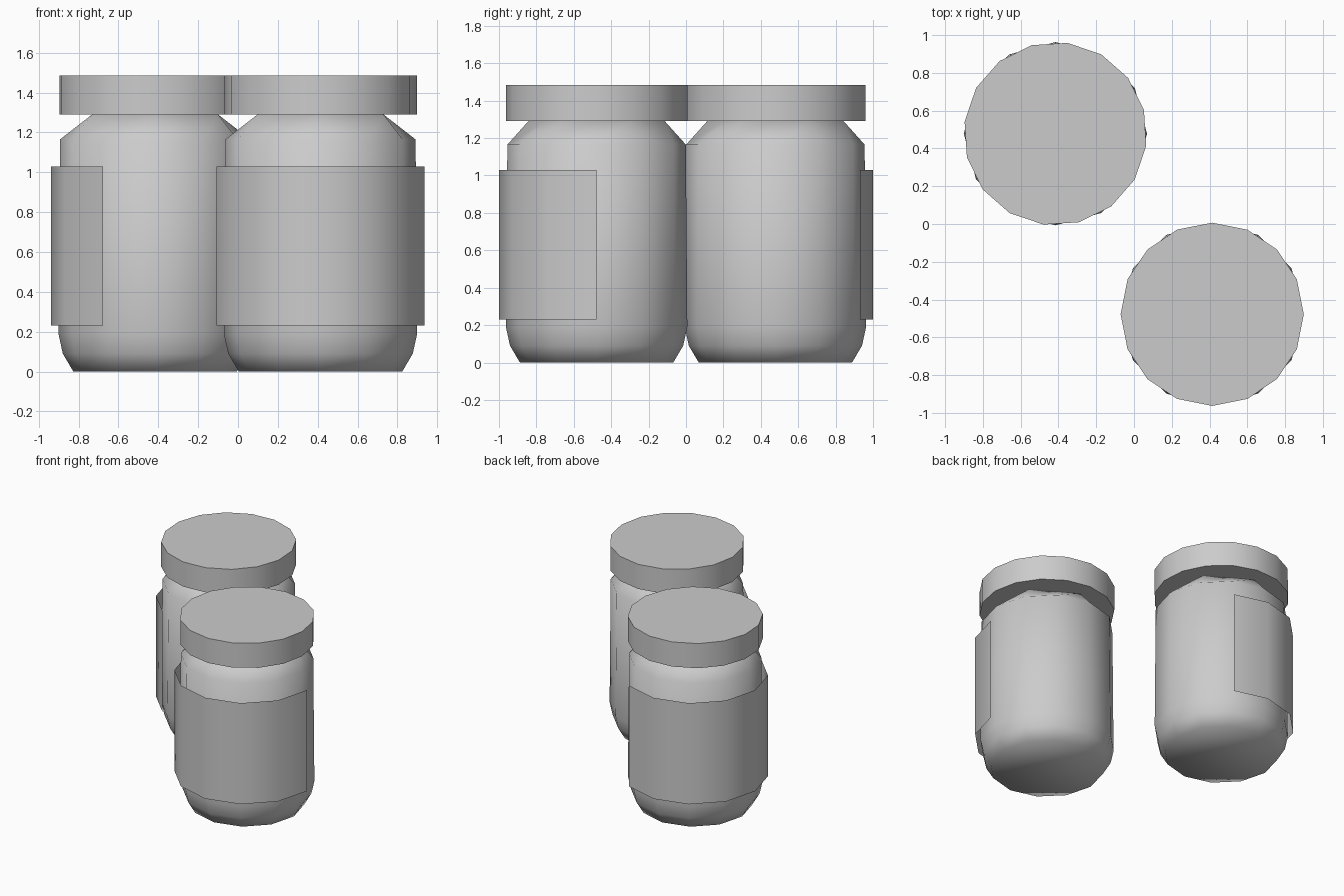
import bpy, bmesh, math

if "Cube" in bpy.data.objects:
    bpy.data.objects.remove(bpy.data.objects["Cube"])

grey = bpy.data.materials.new("plain_grey")
grey.diffuse_color = (0.6, 0.6, 0.6, 1)
grey.use_nodes = True
grey.node_tree.nodes["Principled BSDF"].inputs["Base Color"].default_value = grey.diffuse_color


def ring(bm, r, z, n, start=0.0, sweep=360.0, count=None, hexagonal=False):
    """Circle or arc of vertices; hexagonal pulls every other vertex onto a hexagon side."""
    verts = []
    for i in range(count or n):
        a = math.radians(start + sweep * i / n)
        q = r * math.cos(math.pi / 6) if hexagonal and i % 2 == 0 else r
        verts.append(bm.verts.new((q * math.cos(a), q * math.sin(a), z)))
    return verts


def bridge(bm, low, high, closed=True):
    n = len(low)
    for i in range(n if closed else n - 1):
        j = (i + 1) % n
        bm.faces.new((low[i], low[j], high[j], high[i]))


def finish(bm, name, place, smooth_angle):
    mesh = bpy.data.meshes.new(name)
    bm.to_mesh(mesh)
    bm.free()
    mesh.materials.append(grey)
    obj = bpy.data.objects.new(name, mesh)
    bpy.context.collection.objects.link(obj)
    (x, y), turn = place
    obj.location = (x, y, 0)
    obj.rotation_euler.z = math.radians(turn)
    bpy.ops.object.select_all(action='DESELECT')
    obj.select_set(True)
    bpy.context.view_layer.objects.active = obj
    bpy.ops.object.shade_smooth_by_angle(angle=math.radians(smooth_angle))


def lathe(name, profile, sides, place, smooth_angle, hex_from=99.0):
    bm = bmesh.new()
    rings = [ring(bm, r, z, sides, hexagonal=z >= hex_from) for r, z in profile]
    for low, high in zip(rings, rings[1:]):
        bridge(bm, low, high)
    bm.faces.new(rings[0][::-1])
    bm.faces.new(rings[-1])
    finish(bm, name, place, smooth_angle)


def jar(tag, place):
    # jar body: twelve sides narrowing to a six-sided neck
    body = [(0.41, 0), (0.463, 0.09), (0.485, 0.19), (0.477, 1.165), (0.365, 1.29)]
    lathe(tag + "_jar_body", body, 12, place, 65, hex_from=1.25)
    # flat disc lid
    lathe(tag + "_jar_lid", [(0.485, 1.29), (0.485, 1.485)], 16, place, 40)
    # thin label sheet wrapped around the front half
    bm = bmesh.new()
    low = ring(bm, 0.523, 0.23, 6, 180, 180, 7)
    high = ring(bm, 0.523, 1.03, 6, 180, 180, 7)
    bridge(bm, low, high, closed=False)
    finish(bm, tag + "_jar_label", place, 40)


jar("front", ((0.414, -0.478), 0))
jar("back", ((-0.416, 0.478), -120))
